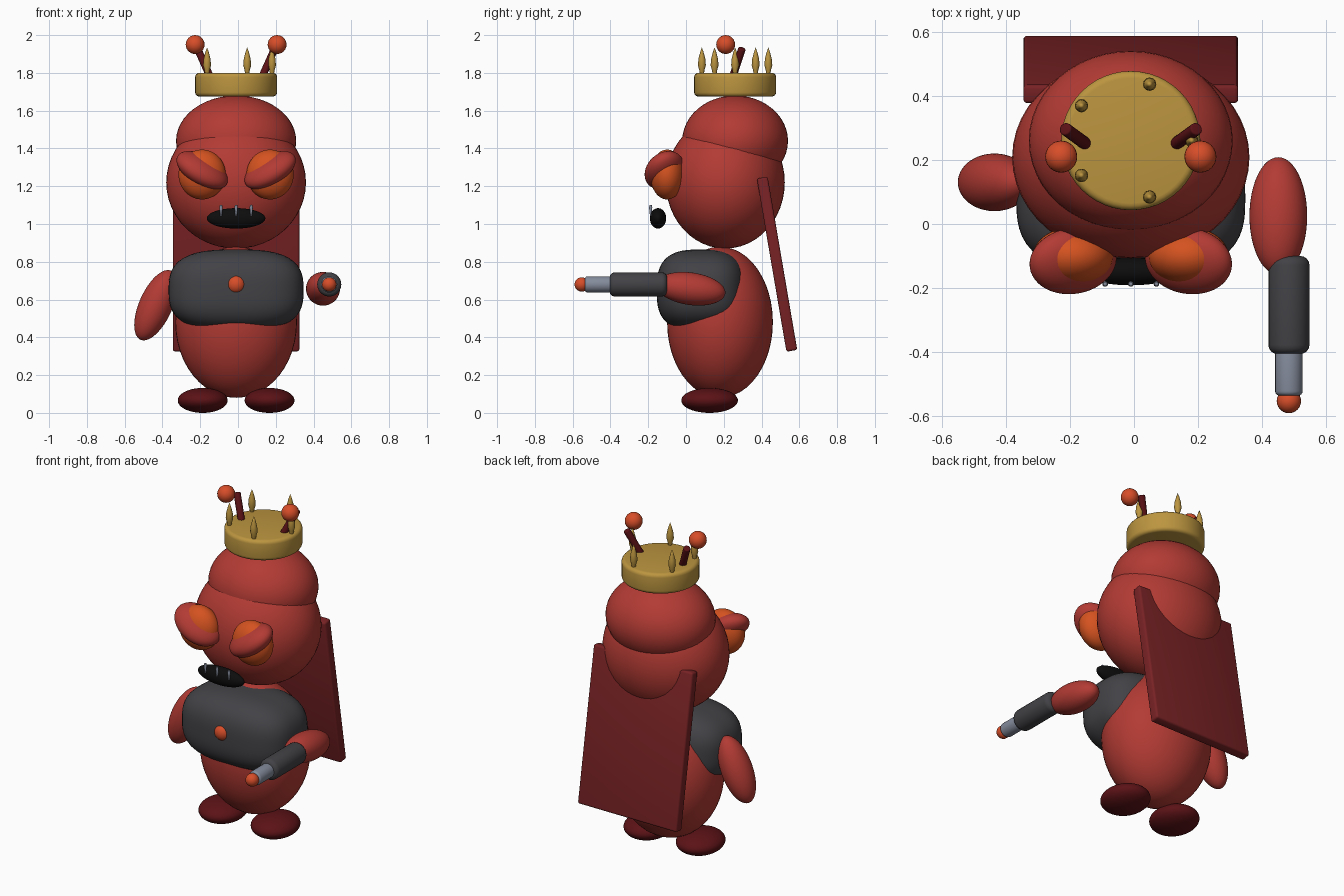
import bpy, bmesh, math
from mathutils import Vector, Matrix

if "Cube" in bpy.data.objects:
    bpy.data.objects.remove(bpy.data.objects["Cube"])

CX = -0.01  # centre line of the character


def material(name, rgb):
    m = bpy.data.materials.new(name)
    m.diffuse_color = (*rgb, 1)
    m.use_nodes = True
    m.node_tree.nodes["Principled BSDF"].inputs["Base Color"].default_value = m.diffuse_color
    return m


RED = material("red skin", (0.45, 0.043, 0.034))
MAROON = material("dark maroon", (0.105, 0.006, 0.008))
CAPE = material("cape red", (0.19, 0.016, 0.018))
EYE = material("eye orange", (0.66, 0.085, 0.014))
ORANGE = material("bright orange", (0.68, 0.075, 0.022))
GOLD = material("gold", (0.50, 0.30, 0.05))
CHARCOAL = material("charcoal", (0.055, 0.055, 0.062))
BLACK = material("black", (0.004, 0.004, 0.004))
STEEL = material("steel", (0.23, 0.26, 0.33))


def finish(name, bm, mat, loc, rot=(0, 0, 0), angle=60):
    me = bpy.data.meshes.new(name)
    bm.to_mesh(me)
    bm.free()
    me.materials.append(mat)
    ob = bpy.data.objects.new(name, me)
    bpy.context.collection.objects.link(ob)
    ob.location = loc
    ob.rotation_euler = [math.radians(a) for a in rot]
    bpy.ops.object.select_all(action='DESELECT')
    ob.select_set(True)
    bpy.context.view_layer.objects.active = ob
    bpy.ops.object.shade_smooth_by_angle(angle=math.radians(angle))
    return ob


def ellipsoid(name, mat, loc, radii, rot=(0, 0, 0), power=2, seg=48):
    """Ellipsoid; a power above 2 squares it off."""
    bm = bmesh.new()
    bmesh.ops.create_uvsphere(bm, u_segments=seg, v_segments=seg // 2, radius=1)
    for v in bm.verts:
        n = sum(abs(c) ** power for c in v.co) ** (1 / power)
        v.co = Vector(c / n * r for c, r in zip(v.co, radii))
    return finish(name, bm, mat, loc, rot)


def lathe(name, mat, loc, profile, rot=(0, 0, 0), seg=32, angle=50):
    """Spin (radius, height) points round the local z axis."""
    bm = bmesh.new()
    vs = [bm.verts.new((r, 0, z)) for r, z in profile]
    es = [bm.edges.new(p) for p in zip(vs, vs[1:])]
    bmesh.ops.spin(bm, geom=vs + es, cent=(0, 0, 0), axis=(0, 0, 1),
                   angle=math.tau, steps=seg)
    bmesh.ops.remove_doubles(bm, verts=bm.verts, dist=1e-5)
    bmesh.ops.recalc_face_normals(bm, faces=bm.faces)
    return finish(name, bm, mat, loc, rot, angle)


def rounded_rod(name, mat, a, b, r, bevel, seg=24):
    """Cylinder with rounded rims between two points."""
    a, b = Vector(a), Vector(b)
    h = (b - a).length
    arc = [(math.sin(t * math.pi / 8), math.cos(t * math.pi / 8)) for t in range(5)]
    low = [(r - bevel + bevel * s, bevel - bevel * c) for s, c in arc]
    profile = [(0, 0)] + low + [(x, h - z) for x, z in reversed(low)] + [(0, h)]
    ob = lathe(name, mat, a, profile, seg=seg)
    ob.rotation_euler = (b - a).to_track_quat('Z', 'Y').to_euler()
    return ob


# Body, vest and button
ellipsoid("body", RED, (CX, 0.18, 0.48), (0.322, 0.28, 0.40))
ellipsoid("vest", CHARCOAL, (CX, 0.08, 0.65), (0.357, 0.235, 0.215), power=2.9, seg=64)
ellipsoid("vest_button", ORANGE, (CX, -0.13, 0.68), (0.05, 0.045, 0.05), seg=24)

# Head and cap
ellipsoid("head", RED, (CX, 0.208, 1.22), (0.37, 0.315, 0.35))
ellipsoid("cap", RED, (CX, 0.26, 1.44), (0.318, 0.28, 0.24))

# Crown with five leaf-shaped points
rounded_rod("crown_band", GOLD, (CX, 0.26, 1.675), (CX, 0.26, 1.80), 0.217, 0.022, 48)
for k in range(5):
    t = k * math.tau / 5
    lathe("crown_point", GOLD,
          (CX + 0.19 * math.cos(t), 0.26 + 0.185 * math.sin(t), 1.79),
          [(0, 0), (0.01, 0), (0.014, 0.025), (0.021, 0.05), (0.018, 0.085),
           (0.009, 0.12), (0, 0.145)], seg=12)

# Cape board leaning against the back
bm = bmesh.new()
bmesh.ops.create_cube(bm, size=1, matrix=Matrix.Diagonal((0.67, 0.058, 0.93, 1)))
bmesh.ops.bevel(bm, geom=bm.edges[:], offset=0.012, segments=3, profile=0.5, affect='EDGES')
finish("cape", bm, CAPE, (CX, 0.482, 0.787), (9.7, 0, 0))

# Mirrored parts: feet, eyes, eyelids, antennae
for s, side in ((-1, "left"), (1, "right")):
    ellipsoid(side + "_foot", MAROON, (CX + s * 0.177, 0.125, 0.066), (0.132, 0.15, 0.066))
    ellipsoid(side + "_eye", EYE, (CX + s * 0.18, -0.10, 1.262), (0.125, 0.09, 0.132))
    ellipsoid(side + "_eyelid", RED, (CX + s * 0.18, -0.115, 1.285),
              (0.15, 0.11, 0.07), (25, -s * 30, 0))
    rounded_rod(side + "_antenna", MAROON, (CX + s * 0.12, 0.235, 1.74),
                (CX + s * 0.205, 0.297, 1.93), 0.02, 0.006, 16)
    ellipsoid(side + "_antenna_ball", ORANGE, (CX + s * 0.217, 0.21, 1.95),
              (0.05, 0.05, 0.05), seg=24)

# Mouth and three small teeth
ellipsoid("mouth", BLACK, (CX, -0.148, 1.03), (0.155, 0.043, 0.054))
for i in (-1, 0, 1):
    lathe("tooth", STEEL, (CX + i * 0.08, -0.187, 1.042),
          [(0, 0), (0.004, 0), (0.009, 0.045), (0.006, 0.058), (0, 0.06)], seg=10)

# Hanging arm
ellipsoid("left_arm", RED, (-0.435, 0.13, 0.57), (0.088, 0.09, 0.20), (0, 24, 0))

# Raised arm with a blaster barrel
ellipsoid("right_arm", RED, (0.45, 0.025, 0.657), (0.09, 0.185, 0.086), (-8, 0, 0))
rounded_rod("right_forearm", CHARCOAL, (0.483, -0.10, 0.68), (0.483, -0.405, 0.68), 0.064, 0.028)
rounded_rod("blaster_barrel", STEEL, (0.483, -0.39, 0.68), (0.483, -0.535, 0.68), 0.043, 0.014)
ellipsoid("blaster_tip", ORANGE, (0.483, -0.552, 0.68), (0.038, 0.038, 0.038), seg=24)
